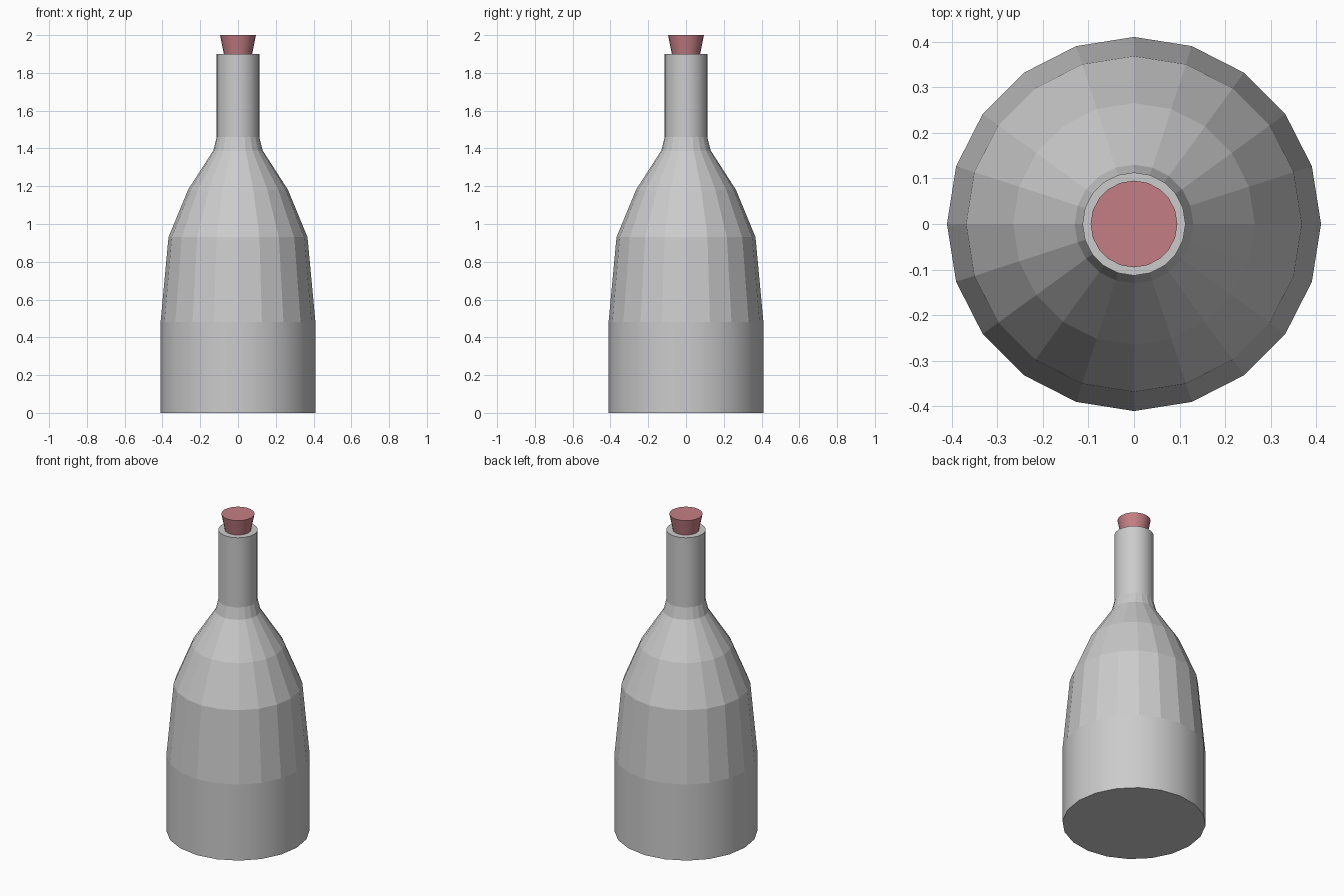
import bpy, bmesh
from math import cos, sin, pi

if "Cube" in bpy.data.objects:
    bpy.data.objects.remove(bpy.data.objects["Cube"])

SIDES = 20


def lathe(name, profile, smooth_bands=()):
    """Closed solid of revolution from (radius, z) points, bottom to top."""
    bm = bmesh.new()
    rings = [[bm.verts.new((r * cos(2 * pi * i / SIDES), r * sin(2 * pi * i / SIDES), z))
              for i in range(SIDES)] for r, z in profile]
    for band, (low, high) in enumerate(zip(rings, rings[1:])):
        for i in range(SIDES):
            j = (i + 1) % SIDES
            face = bm.faces.new((low[i], low[j], high[j], high[i]))
            face.smooth = band in smooth_bands
        if band in smooth_bands:
            # keep the rings bounding a smooth band crisp
            for ring in (low, high):
                for i in range(SIDES):
                    bm.edges.get((ring[i], ring[(i + 1) % SIDES])).smooth = False
    bm.faces.new(rings[0][::-1])
    bm.faces.new(rings[-1])
    mesh = bpy.data.meshes.new(name)
    bm.to_mesh(mesh)
    bm.free()
    obj = bpy.data.objects.new(name, mesh)
    bpy.context.collection.objects.link(obj)
    return obj


# Bottle: smooth lower wall and neck, faceted shoulder
lathe("bottle", [(0.41, 0), (0.41, 0.48), (0.368, 0.93), (0.265, 1.18),
                 (0.13, 1.39), (0.113, 1.46), (0.113, 1.9)], smooth_bands=(0, 5))

# Tapered stopper, pushed slightly into the neck
stopper = lathe("stopper", [(0.073, 1.89), (0.095, 2.0)], smooth_bands=(0,))
mat = bpy.data.materials.new("stopper_red")
mat.diffuse_color = (0.55, 0.21, 0.23, 1)
mat.use_nodes = True
mat.node_tree.nodes["Principled BSDF"].inputs["Base Color"].default_value = mat.diffuse_color
stopper.data.materials.append(mat)
